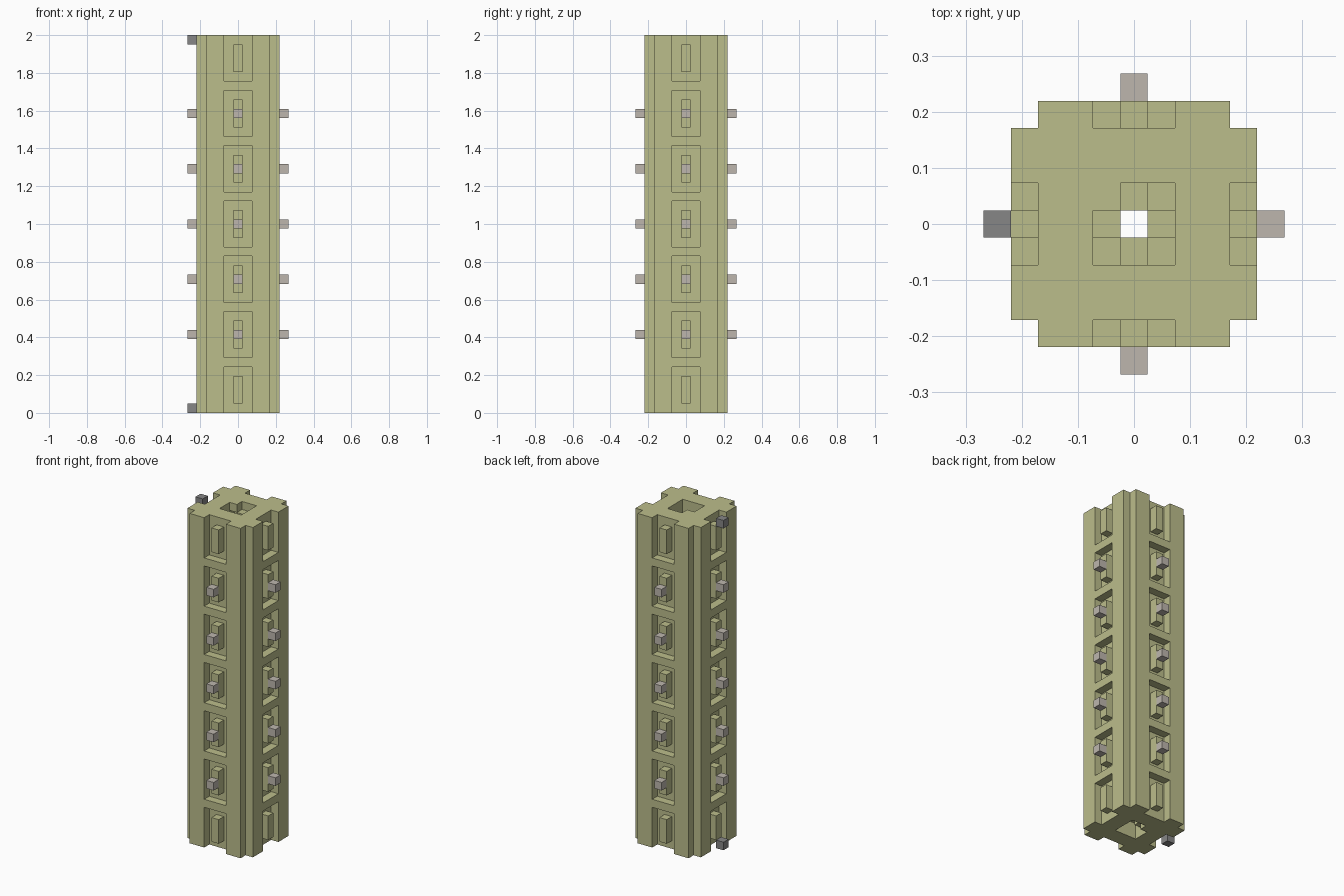
import bpy, bmesh
from mathutils import Matrix, Vector
from math import pi

cube = bpy.data.objects.get("Cube")
if cube:
    bpy.data.objects.remove(cube, do_unlink=True)

LAYERS = 41
U = 2 / LAYERS          # one block
PANELS = 7
PITCH = 6               # blocks from one panel to the next


def material(name, rgb):
    m = bpy.data.materials.new(name)
    m.use_nodes = True
    m.diffuse_color = (*rgb, 1)
    m.node_tree.nodes["Principled BSDF"].inputs["Base Color"].default_value = (*rgb, 1)
    return m


khaki = material("khaki", (0.50, 0.51, 0.26))
stone = material("pale stone", (0.51, 0.47, 0.42))
grey = material("dark grey", (0.24, 0.24, 0.24))


def finish(name, bm, mat):
    bmesh.ops.scale(bm, vec=(U, U, U), verts=bm.verts)
    bmesh.ops.recalc_face_normals(bm, faces=bm.faces)
    mesh = bpy.data.meshes.new(name)
    bm.to_mesh(mesh)
    bm.free()
    mesh.materials.append(mat)
    bpy.context.collection.objects.link(bpy.data.objects.new(name, mesh))


def boxes(name, specs, mat):
    """Boxes given as (centre, size), in blocks."""
    bm = bmesh.new()
    for centre, size in specs:
        bmesh.ops.create_cube(bm, size=1, matrix=Matrix.Translation(centre) @ Matrix.Diagonal((*size, 1)))
    finish(name, bm, mat)


def loop(bm, points):
    verts = [bm.verts.new((p[0], p[1], 0)) for p in points]
    return [bm.edges.new((a, b)) for a, b in zip(verts, verts[1:] + verts[:1])]


# Column: notched, channelled section with a square shaft, extruded upward
side = [(-3.5, -3.5), (-3.5, -4.5), (-1.5, -4.5), (-1.5, -3.5),
        (1.5, -3.5), (1.5, -4.5), (3.5, -4.5)]
outline = [Matrix.Rotation(k * pi / 2, 2) @ Vector(p) for k in range(4) for p in side]
shaft = [(-1.5, -1.5), (1.5, -1.5), (1.5, 1.5), (-1.5, 1.5)]
bm = bmesh.new()
edges = loop(bm, outline) + loop(bm, shaft)
bmesh.ops.triangle_fill(bm, edges=edges, use_beauty=True)
top = bmesh.ops.extrude_face_region(bm, geom=bm.faces[:], use_keep_orig=True)
bmesh.ops.translate(bm, vec=(0, 0, LAYERS),
                    verts=[g for g in top["geom"] if isinstance(g, bmesh.types.BMVert)])
finish("column", bm, khaki)

# Rails, bars and pegs on each of the four sides
for name, x, y in (("front", 0, -1), ("back", 0, 1), ("left", 1, 0), ("right", -1, 0)):
    def at(distance, z):
        return (x * distance, y * distance, z)
    rail = (3, 1, 1) if y else (1, 3, 1)
    boxes(name + "_rails", [(at(4, PITCH * k - 0.5), rail) for k in range(1, PANELS)], khaki)
    boxes(name + "_bars", [(at(4, PITCH * k + 2.5), (1, 1, 3)) for k in range(PANELS)], khaki)
    boxes(name + "_pegs", [(at(5, PITCH * k + 2.5), (1, 1, 1)) for k in range(1, PANELS - 1)], stone)

# Spiral stair inside the shaft
ring = [(-1, 1), (0, 1), (1, 1), (1, 0), (1, -1), (0, -1), (-1, -1), (-1, 0)]
boxes("spiral_steps", [((*ring[-i % len(ring)], i + 0.5), (1, 1, 1)) for i in range(LAYERS)], khaki)

# End markers beside the right face
boxes("end_markers", [((-5, 0, z), (1, 1, 1)) for z in (0.5, LAYERS - 0.5)], grey)
